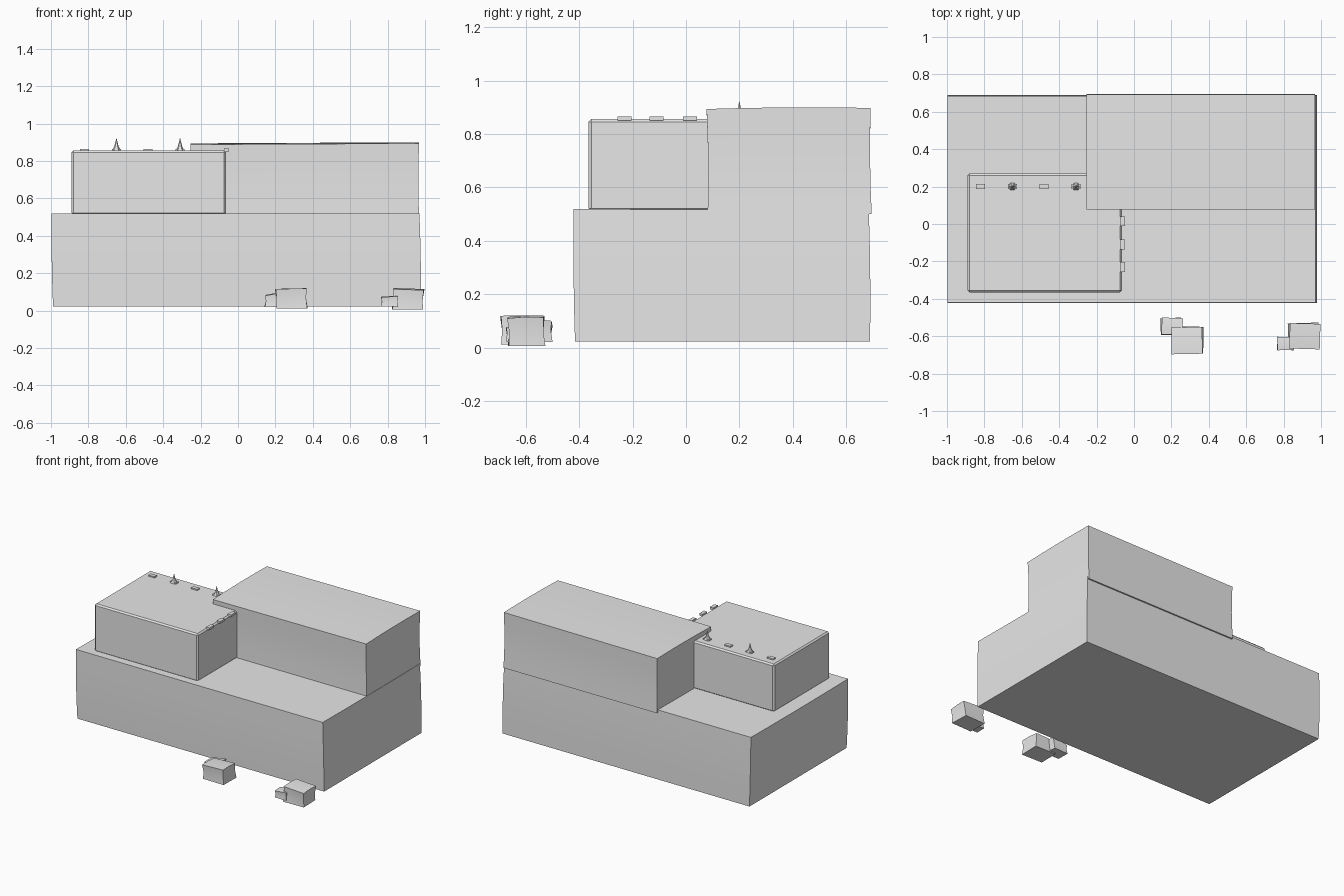
import bpy, bmesh, math
from mathutils import Vector

if "Cube" in bpy.data.objects:
    bpy.data.objects.remove(bpy.data.objects["Cube"])

grey = bpy.data.materials.new("plain grey")
grey.diffuse_color = (0.8, 0.8, 0.8, 1)
grey.use_nodes = True
grey.node_tree.nodes["Principled BSDF"].inputs["Base Color"].default_value = grey.diffuse_color


def finish(name, bm):
    bmesh.ops.recalc_face_normals(bm, faces=bm.faces)
    mesh = bpy.data.meshes.new(name)
    bm.to_mesh(mesh)
    bm.free()
    mesh.materials.append(grey)
    ob = bpy.data.objects.new(name, mesh)
    bpy.context.collection.objects.link(ob)
    return ob


def block(name, lo, hi, bottom_shift=(0, 0), slope=(0, 0), bow=0.0, twist=0.0, cuts=0, bevel=0.0):
    """Slightly irregular box: skewed bottom, tilted top, pinched sides, twist about z."""
    lo, hi = Vector(lo), Vector(hi)
    mid, half = (lo + hi) / 2, (hi - lo) / 2
    bm = bmesh.new()
    bmesh.ops.create_cube(bm, size=2)
    if cuts:
        bmesh.ops.subdivide_edges(bm, edges=bm.edges[:], cuts=cuts, use_grid_fill=True)
    for v in bm.verts:
        u = v.co.copy()
        p = Vector((u.x * half.x, u.y * half.y, u.z * half.z))
        down, up = (1 - u.z) / 2, (1 + u.z) / 2
        pinch = bow * (1 - u.z * u.z)
        p.x += bottom_shift[0] * down - pinch * u.x
        p.y += bottom_shift[1] * down - pinch * u.y
        p.z += up * (slope[0] * u.x + slope[1] * u.y + bow * (1 - u.y * u.y))
        a = twist * u.z
        p.x, p.y = (p.x * math.cos(a) - p.y * math.sin(a), p.x * math.sin(a) + p.y * math.cos(a))
        v.co = mid + p
    ob = finish(name, bm)
    if bevel:
        mod = ob.modifiers.new("edge", 'BEVEL')
        mod.width = bevel
        mod.segments = 1
    else:
        bpy.ops.object.select_all(action='DESELECT')
        ob.select_set(True)
        bpy.context.view_layer.objects.active = ob
        bpy.ops.object.shade_smooth_by_angle(angle=math.radians(30))
    return ob


# Large stacked volumes
block("base_block", (-0.997, -0.421, 0.022), (0.97, 0.685, 0.52),
      bottom_shift=(0.008, 0.005), bow=-0.003, cuts=3)
block("upper_block", (-0.255, 0.077, 0.5), (0.968, 0.692, 0.893),
      bottom_shift=(0, 0.004), slope=(0.003, 0.002), bow=0.004, cuts=3)
block("side_block", (-0.89, -0.365, 0.512), (-0.065, 0.27, 0.856), bevel=0.01)

# Flat tabs along the back and right rims of the side block
for i, x in enumerate((-0.82, -0.65, -0.48, -0.31)):
    block(f"back_tab_{i + 1}", (x - 0.024, 0.186, 0.85), (x + 0.024, 0.214, 0.865))
for i, y in enumerate((-0.23, -0.11, 0.015)):
    block(f"right_tab_{i + 1}", (-0.074, y - 0.026, 0.85), (-0.047, y + 0.026, 0.866))

# Thin spikes with a flared foot
for i, x in enumerate((-0.65, -0.31)):
    bm = bmesh.new()
    sides = 6
    rings = []
    for r, z in ((0.022, 0.857), (0.012, 0.878), (0.006, 0.9)):
        rings.append([bm.verts.new((x + r * math.cos(k * math.tau / sides),
                                    0.2 + r * math.sin(k * math.tau / sides), z))
                      for k in range(sides)])
    tip = bm.verts.new((x, 0.2, 0.925))
    bm.faces.new(rings[0])
    for k in range(sides):
        n = (k + 1) % sides
        for a, b in zip(rings, rings[1:]):
            bm.faces.new((a[k], a[n], b[n], b[k]))
        bm.faces.new((rings[-1][k], rings[-1][n], tip))
    finish(f"spike_{i + 1}", bm)

# Loose rocks in front
block("left_rock", (0.2, -0.695, 0.012), (0.365, -0.552, 0.114),
      bottom_shift=(0.006, 0.004), slope=(0.002, -0.003), bow=0.004, twist=0.02, cuts=1)
block("left_small_rock", (0.148, -0.592, 0.02), (0.26, -0.502, 0.09),
      bottom_shift=(-0.006, 0), slope=(0.01, 0), bow=0.004, twist=-0.04, cuts=1)
block("right_rock", (0.832, -0.668, 0.005), (0.995, -0.532, 0.114),
      bottom_shift=(-0.008, 0.003), slope=(-0.003, 0.002), bow=0.004, twist=-0.03, cuts=1)
block("right_small_rock", (0.766, -0.674, 0.022), (0.855, -0.604, 0.074),
      slope=(0.003, 0), bow=0.003, twist=0.03, cuts=1)
